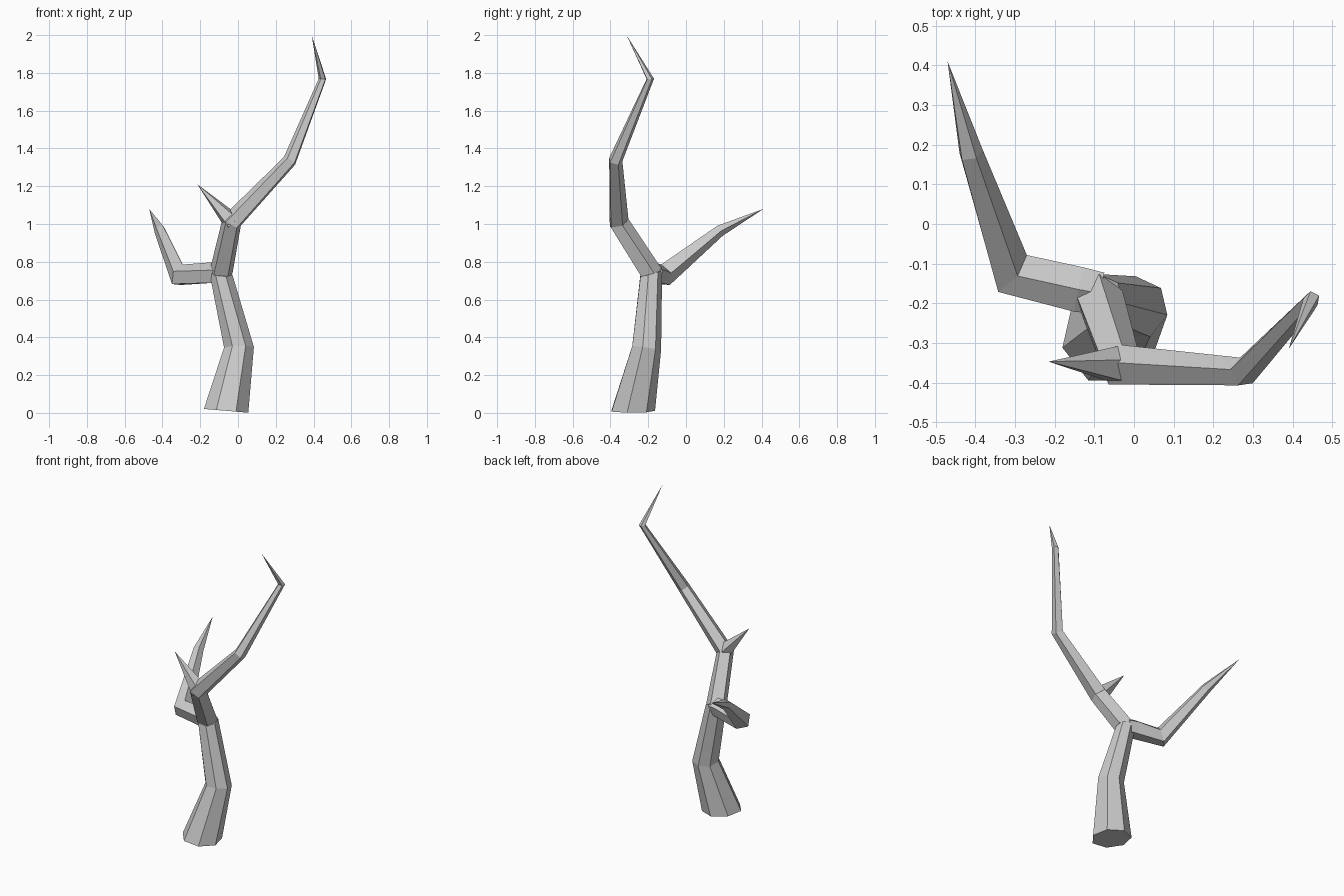
import bpy, bmesh
from math import cos, sin, tau
from mathutils import Vector

if "Cube" in bpy.data.objects:
    bpy.data.objects.remove(bpy.data.objects["Cube"])


def limb(name, path, sides, ref=(0, 1, 0), phase=0.0, start=None, end=None):
    """Faceted tube with mitred joints through (x, y, z, radius); radius 0 makes a tip."""
    pts = [Vector(p[:3]) for p in path]
    dirs = [(b - a).normalized() for a, b in zip(pts, pts[1:])]
    bm = bmesh.new()
    rings = []
    u = Vector(ref)
    prev = None
    for i, p in enumerate(pts):
        if path[i][3] == 0:
            rings.append([bm.verts.new(p)])
            continue
        if i == 0:
            n = Vector(start) if start else dirs[0]
        elif i == len(pts) - 1:
            n = Vector(end) if end else dirs[-1]
        else:
            n = dirs[i - 1] + dirs[i]
        n = n.normalized()
        if prev is not None:
            u = prev.rotation_difference(n) @ u
        u = (u - n * u.dot(n)).normalized()
        v = n.cross(u)
        prev = n
        r = path[i][3]
        rings.append([bm.verts.new(p + r * (u * cos(phase + tau * k / sides)
                                            + v * sin(phase + tau * k / sides)))
                      for k in range(sides)])
    for a, b in zip(rings, rings[1:]):
        for k in range(sides):
            j = (k + 1) % sides
            if len(b) == 1:
                bm.faces.new((a[k], a[j], b[0]))
            else:
                bm.faces.new((a[k], a[j], b[j], b[k]))
    bm.faces.new(rings[0][::-1])
    if len(rings[-1]) > 1:
        bm.faces.new(rings[-1])
    bmesh.ops.recalc_face_normals(bm, faces=bm.faces)
    me = bpy.data.meshes.new(name)
    bm.to_mesh(me)
    bm.free()
    ob = bpy.data.objects.new(name, me)
    bpy.context.collection.objects.link(ob)
    return ob


# seven-sided trunk with flared, slightly tilted foot
knee = (0.1, -0.27, 0.95)
limb("trunk", [(-0.063, -0.285, 0.011, 0.121),
               (0.005, -0.212, 0.345, 0.081),
               (-0.09, -0.187, 0.74, 0.063)], 7, start=(0.085, 0, 1), end=knee)

# upper stem bending into the long right branch
limb("right_branch", [(-0.09, -0.187, 0.74, 0.064),
                      (-0.033, -0.358, 1.01, 0.056),
                      (0.275, -0.374, 1.335, 0.038),
                      (0.448, -0.19, 1.768, 0.021),
                      (0.39, -0.315, 2.0, 0)], 5, start=knee)

# left branch, sweeping backwards
limb("left_branch", [(-0.085, -0.175, 0.735, 0.056),
                     (-0.14, -0.165, 0.737, 0.06),
                     (-0.312, -0.122, 0.727, 0.062),
                     (-0.412, 0.178, 0.965, 0.032),
                     (-0.47, 0.41, 1.08, 0)], 5, ref=(0, 0, 1))

# short spike at the fork
limb("fork_spike", [(-0.025, -0.358, 1.005, 0.054),
                    (-0.215, -0.347, 1.21, 0)], 5)
